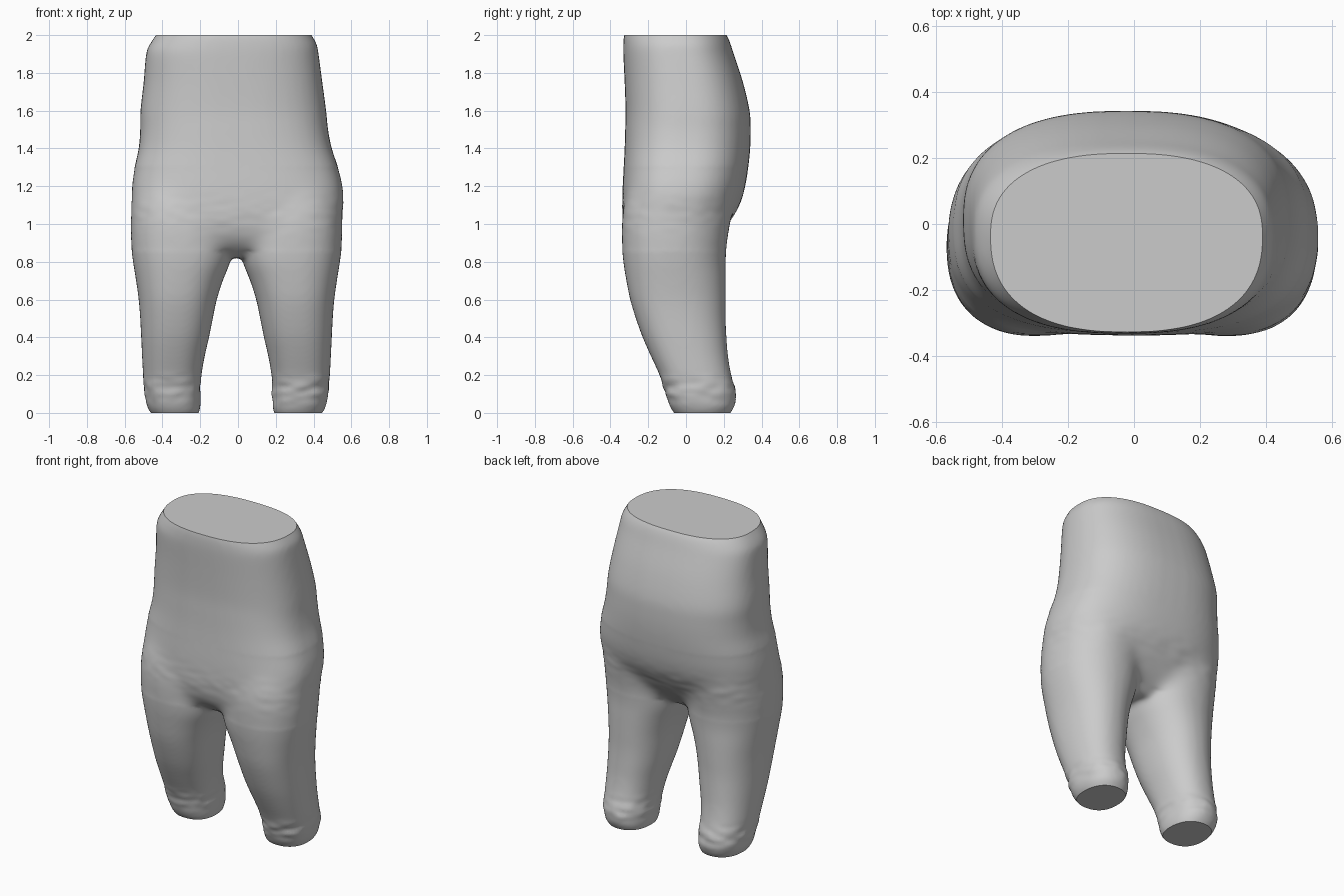
import bpy, bmesh, math
from mathutils import Vector, noise

cube = bpy.data.objects.get("Cube")
if cube:
    bpy.data.objects.remove(cube, do_unlink=True)

SIDES = 48
STEPS = 4
MIRROR_X = -0.008

# Rings are (z, x min, x max, y min, y max)
TRUNK = [
    (2.1, -.37, .33, -.3, .14), (2.0, -.435, .39, -.328, .215),
    (1.95, -.468, .418, -.332, .237), (1.9, -.487, .427, -.332, .253),
    (1.75, -.5, .447, -.325, .302), (1.6, -.517, .467, -.32, .337),
    (1.5, -.518, .477, -.322, .343), (1.4, -.526, .497, -.325, .34),
    (1.3, -.548, .53, -.33, .33), (1.2, -.563, .556, -.336, .315),
    (1.1, -.564, .56, -.338, .285), (1.0, -.545, .535, -.333, .225),
    (.9, -.44, .43, -.295, .155), (.82, -.18, .165, -.2, .07),
]
LEG = [
    (1.3, .17, .45, -.23, .17), (1.2, .11, .52, -.295, .23),
    (1.1, .05, .555, -.328, .248), (1.0, .02, .562, -.341, .235),
    (.9, .017, .56, -.34, .218), (.8, .033, .548, -.332, .21),
    (.7, .072, .532, -.316, .21), (.6, .104, .518, -.296, .21),
    (.5, .125, .51, -.266, .21), (.4, .145, .505, -.23, .215),
    (.3, .168, .5, -.186, .223), (.2, .185, .495, -.14, .24),
    (.12, .19, .488, -.113, .262), (.05, .19, .478, -.092, .262),
    (0, .198, .455, -.065, .237), (-.06, .24, .4, -.01, .19),
]


def catmull(a, b, c, d, t):
    return b + t / 2 * (c - a + t * (2 * a - 5 * b + 4 * c - d
                                     + t * (3 * (b - c) + d - a)))


def refine(rings):
    """Insert in-between rings along smooth curves."""
    padded = [rings[0]] + rings + [rings[-1]]
    result = []
    for quad in zip(padded, padded[1:], padded[2:], padded[3:]):
        for step in range(STEPS):
            result.append([catmull(*values, step / STEPS) for values in zip(*quad)])
    return result + [rings[-1]]


def ring_points(ring, shape, side):
    """Rounded section whose front and back halves have their own squareness."""
    z, x0, x1, y0, y1 = ring
    front, back, shift = shape
    middle_x = (x0 + x1) / 2
    middle_y = (y0 + y1) / 2 + shift * (y1 - y0)
    points = []
    for i in range(SIDES):
        angle = math.tau * i / SIDES
        c, s = math.cos(angle), math.sin(angle)
        power = 2 / (back if s > 0 else front)
        depth = y1 - middle_y if s > 0 else middle_y - y0
        x = middle_x + (x1 - x0) / 2 * math.copysign(abs(c) ** power, c)
        x = x if side == 0 else side * x + MIRROR_X
        y = middle_y + depth * math.copysign(abs(s) ** power, s)
        points.append(Vector((x, y, z)))
    return points


def loft(bm, rings, top_shape, bottom_shape, side=0):
    """Skin a stack of rings into a closed tube."""
    part = bmesh.new()
    rings = refine(rings)
    loops = []
    for k, ring in enumerate(rings):
        shape = Vector(top_shape).lerp(Vector(bottom_shape), k / len(rings))
        loops.append([part.verts.new(p) for p in ring_points(ring, shape, side)])
    for upper, lower in zip(loops, loops[1:]):
        for i in range(SIDES):
            j = (i + 1) % SIDES
            part.faces.new((upper[i], upper[j], lower[j], lower[i]))
    part.faces.new(loops[0])
    part.faces.new(loops[-1])
    bmesh.ops.recalc_face_normals(part, faces=part.faces)
    temporary = bpy.data.meshes.new("part")
    part.to_mesh(temporary)
    part.free()
    bm.from_mesh(temporary)
    bpy.data.meshes.remove(temporary)


# Trunk and both legs, shaped by (front squareness, back squareness, shift)
bm = bmesh.new()
loft(bm, TRUNK, (2.4, 2.4, .05), (3, 2.6, -.06))
for side in (1, -1):
    loft(bm, LEG, (2.3, 2.1, -.03), (2.4, 2.3, -.03), side)
mesh = bpy.data.meshes.new("trousers")
bm.to_mesh(mesh)
bm.free()
trousers = bpy.data.objects.new("trousers", mesh)
bpy.context.collection.objects.link(trousers)

# Fuse the parts into one soft skin
remesh = trousers.modifiers.new("fuse", 'REMESH')
remesh.mode = 'VOXEL'
remesh.voxel_size = 0.013
soften = trousers.modifiers.new("soften", 'SMOOTH')
soften.factor = 0.5
soften.iterations = 18
bpy.context.view_layer.update()
evaluated = trousers.evaluated_get(bpy.context.evaluated_depsgraph_get())
fused = bpy.data.meshes.new_from_object(evaluated)
trousers.modifiers.clear()
trousers.data = fused
bpy.data.meshes.remove(mesh)
fused.name = "trousers"

bm = bmesh.new()
bm.from_mesh(fused)

# Blend the thighs into the seat
joint = [v for v in bm.verts if 0.86 < v.co.z < 1.3]
for _ in range(40):
    bmesh.ops.smooth_vert(bm, verts=joint, factor=0.5,
                          use_axis_x=True, use_axis_y=True, use_axis_z=True)

# Faint cloth wrinkles at the hems and below the seat
bm.normal_update()
for v in bm.verts:
    hem = max(0, 1 - abs(v.co.z - 0.12) / 0.1)
    seat = max(0, 1 - abs(v.co.z - 1.05) / 0.15) * 0.3
    fold = noise.noise(Vector((v.co.x * 12, v.co.y * 12, v.co.z * 25)))
    v.co += v.normal * fold * 0.008 * max(hem, seat)

# Flat cuts at the waist and the hems
for height, direction in ((2, 1), (0, -1)):
    bmesh.ops.bisect_plane(
        bm, geom=bm.verts[:] + bm.edges[:] + bm.faces[:],
        plane_co=(0, 0, height), plane_no=(0, 0, direction), clear_outer=True)
    rim = [e for e in bm.edges if e.is_boundary]
    bmesh.ops.holes_fill(bm, edges=rim, sides=0)
bmesh.ops.recalc_face_normals(bm, faces=bm.faces)
bm.to_mesh(fused)
bm.free()

# Plain grey cloth
cloth = bpy.data.materials.new("grey cloth")
cloth.use_nodes = True
grey = (0.6, 0.6, 0.6, 1)
cloth.diffuse_color = grey
shader = cloth.node_tree.nodes["Principled BSDF"]
shader.inputs["Base Color"].default_value = grey
shader.inputs["Roughness"].default_value = 0.8
fused.materials.clear()
fused.materials.append(cloth)

# Smooth skin with crisp cut edges
bpy.ops.object.select_all(action='DESELECT')
trousers.select_set(True)
bpy.context.view_layer.objects.active = trousers
bpy.ops.object.shade_smooth_by_angle(angle=math.radians(40))
